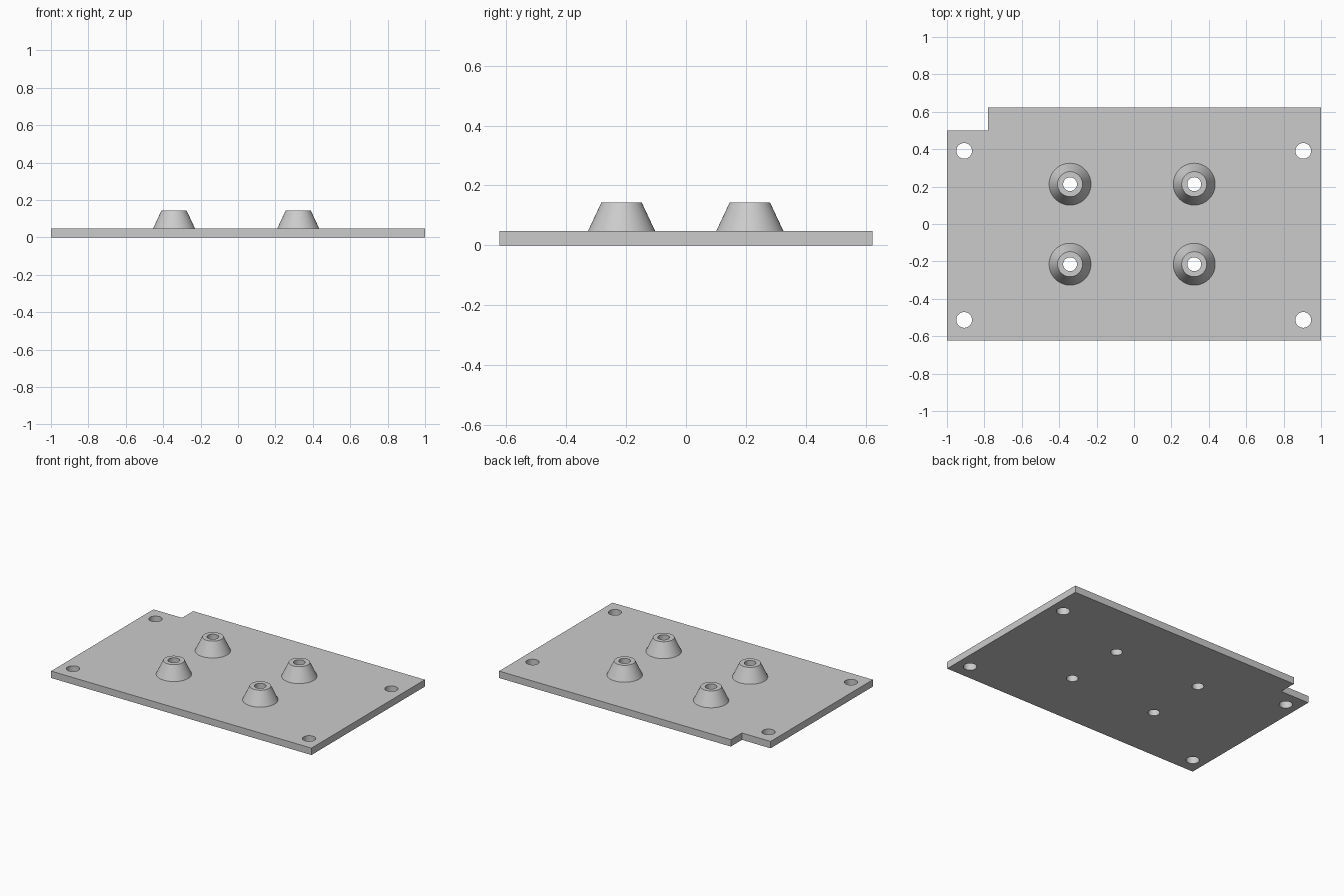
import bpy, bmesh

cube = bpy.data.objects.get("Cube")
if cube:
    bpy.data.objects.remove(cube, do_unlink=True)

grey = bpy.data.materials.new("matte_grey")
grey.use_nodes = True
grey.diffuse_color = (0.6, 0.6, 0.6, 1)
grey.node_tree.nodes["Principled BSDF"].inputs["Base Color"].default_value = (0.6, 0.6, 0.6, 1)

THICK, TOP = 0.048, 0.144
BASE_R, TOP_R, BORE_R, HOLE_R = 0.112, 0.067, 0.037, 0.042
BOSSES = [(x, y) for x in (-0.342, 0.322) for y in (-0.215, 0.213)]
HOLES = [(x, y) for x in (-0.908, 0.905) for y in (-0.513, 0.391)]


def finish(name, bm):
    bmesh.ops.recalc_face_normals(bm, faces=bm.faces)
    mesh = bpy.data.meshes.new(name)
    bm.to_mesh(mesh)
    bm.free()
    mesh.materials.append(grey)
    obj = bpy.data.objects.new(name, mesh)
    bpy.context.collection.objects.link(obj)
    return obj


def frustum(name, spot, r1, r2, z1, z2):
    bm = bmesh.new()
    bmesh.ops.create_cone(bm, cap_ends=True, segments=64, radius1=r1, radius2=r2, depth=z2 - z1)
    bmesh.ops.translate(bm, verts=bm.verts, vec=(*spot, (z1 + z2) / 2))
    return finish(name, bm)


def combine(target, tool, operation):
    mod = target.modifiers.new(operation.lower(), "BOOLEAN")
    mod.object, mod.operation, mod.solver = tool, operation, "EXACT"
    bpy.context.view_layer.objects.active = target
    bpy.ops.object.modifier_apply(modifier=mod.name)
    bpy.data.objects.remove(tool, do_unlink=True)


# Flat plate with one notched corner
outline = [(-1, -0.622), (1, -0.622), (1, 0.622), (-0.78, 0.622), (-0.78, 0.5), (-1, 0.5)]
bm = bmesh.new()
face = bm.faces.new([bm.verts.new((x, y, 0)) for x, y in outline])
grown = bmesh.ops.extrude_face_region(bm, geom=[face], use_keep_orig=True)
raised = [v for v in grown["geom"] if isinstance(v, bmesh.types.BMVert)]
bmesh.ops.translate(bm, verts=raised, vec=(0, 0, THICK))
plate = finish("mounting_plate", bm)

# Tapered bosses, sunk a little into the plate along the same slope
sink = THICK / 2
flare = (BASE_R - TOP_R) / (TOP - THICK) * sink
for spot in BOSSES:
    boss = frustum("boss", spot, BASE_R + flare, TOP_R, THICK - sink, TOP)
    combine(plate, boss, "UNION")

# Through bores in the bosses and screw holes in the corners
for spots, radius in ((BOSSES, BORE_R), (HOLES, HOLE_R)):
    for spot in spots:
        combine(plate, frustum("hole_cutter", spot, radius, radius, -0.1, TOP + 0.1), "DIFFERENCE")

bpy.ops.object.select_all(action="DESELECT")
plate.select_set(True)
bpy.context.view_layer.objects.active = plate
bpy.ops.object.shade_smooth_by_angle()
